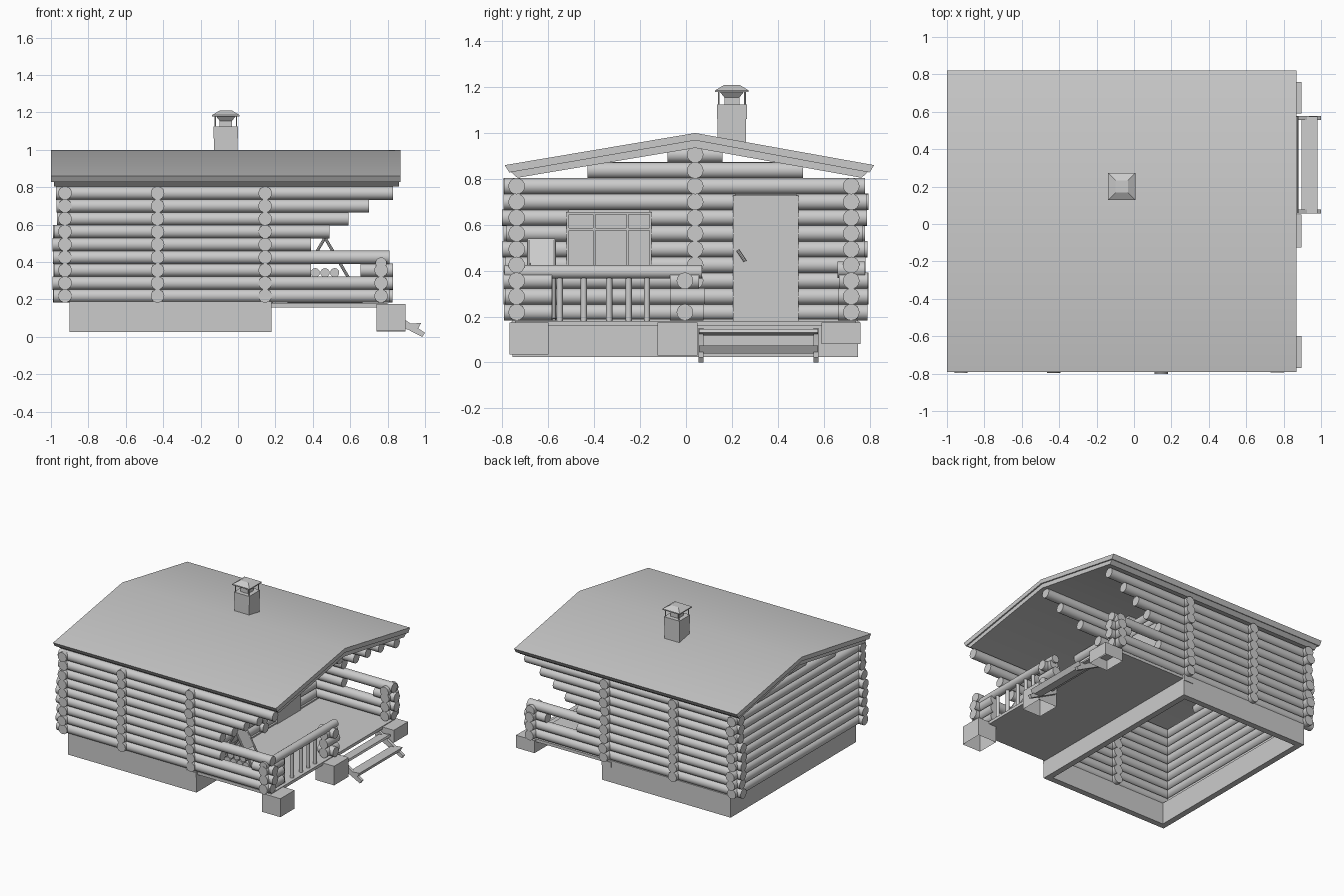
import bpy, bmesh, math, random
from mathutils import Vector, Matrix

if "Cube" in bpy.data.objects:
    bpy.data.objects.remove(bpy.data.objects["Cube"])

random.seed(4)
R, Z0, STEP = 0.036, 0.219, 0.0687      # log radius, first course, course height
YF, YB, YM = -0.738, 0.72, 0.04         # long log walls: front, back, middle
XL, XM, XP, XR = -0.925, -0.43, 0.145, 0.765  # cross walls: left, middle, porch, rail


def finish(name, bm, smooth=True):
    me = bpy.data.meshes.new(name)
    bmesh.ops.recalc_face_normals(bm, faces=bm.faces)
    bm.to_mesh(me)
    bm.free()
    ob = bpy.data.objects.new(name, me)
    bpy.context.collection.objects.link(ob)
    if smooth:
        bpy.ops.object.select_all(action='DESELECT')
        ob.select_set(True)
        bpy.context.view_layer.objects.active = ob
        bpy.ops.object.shade_smooth_by_angle(angle=math.radians(40))
    return ob


def rods(name, pairs, r=R, sides=16):
    """Round bars between pairs of points, as one object."""
    bm = bmesh.new()
    for a, b in pairs:
        a, b = Vector(a), Vector(b)
        d = b - a
        m = Matrix.Translation((a + b) / 2) @ d.to_track_quat('Z', 'Y').to_matrix().to_4x4()
        bmesh.ops.create_cone(bm, cap_ends=True, segments=sides, radius1=r, radius2=r,
                              depth=d.length, matrix=m)
    return finish(name, bm)


def box(name, x, y, z, top=1.0, open_bottom=False):
    """Box from ranges; top scales the upper face."""
    bm = bmesh.new()
    bmesh.ops.create_cube(bm, size=1)
    for v in bm.verts:
        k = top if v.co.z > 0 else 1
        v.co = Vector(((x[0] + x[1]) / 2 + v.co.x * (x[1] - x[0]) * k,
                       (y[0] + y[1]) / 2 + v.co.y * (y[1] - y[0]) * k,
                       z[0] if v.co.z < 0 else z[1]))
    if open_bottom:
        low = [f for f in bm.faces if all(v.co.z < z[0] + 1e-5 for v in f.verts)]
        bmesh.ops.delete(bm, geom=low, context='FACES')
    return finish(name, bm, False)


def prism(name, pts, axis, a, b):
    """Extrude a profile along x (points y,z) or y (points x,z)."""
    put = (lambda p, t: (t, p[0], p[1])) if axis == 'x' else (lambda p, t: (p[0], t, p[1]))
    bm = bmesh.new()
    lo = [bm.verts.new(put(p, a)) for p in pts]
    hi = [bm.verts.new(put(p, b)) for p in pts]
    bm.faces.new(lo)
    bm.faces.new(hi)
    n = len(pts)
    for i in range(n):
        bm.faces.new((lo[i], lo[(i + 1) % n], hi[(i + 1) % n], hi[i]))
    return finish(name, bm)


def course(i):
    return Z0 + STEP * i


def jit():
    return random.uniform(-0.014, 0.014)


# long side walls, with stepped ends and a porch opening
ends = [0.81, 0.83, 0.39, 0.81, 0.39, 0.49, 0.59, 0.70, 0.83]
for name, y in (("front_log_wall", YF), ("back_log_wall", YB)):
    logs = [((-0.98 + jit(), y, course(i)), (e, y, course(i))) for i, e in enumerate(ends)]
    logs.append(((0.655, y, course(2)), (0.83, y, course(2))))
    rods(name, logs)

# left gable wall
gable = [(9, 0.47), (10, 0.12)]
logs = [((XL, -0.79 + jit(), course(i)), (XL, 0.785 + jit(), course(i))) for i in range(9)]
logs += [((XL, YM - w, course(i)), (XL, YM + w, course(i))) for i, w in gable]
rods("left_gable_wall", logs)

# porch wall, broken by the window and the door
logs = []
for i in range(9):
    z = course(i)
    cuts = [-0.79 + jit()]
    if 3 <= i <= 6:
        cuts += [-0.51, -0.16]
    if i <= 7:
        cuts += [0.215, 0.48]
    cuts.append(0.785 + jit())
    logs += [((XP, cuts[k], z), (XP, cuts[k + 1], z)) for k in range(0, len(cuts), 2)]
logs += [((XP, YM - w, course(i)), (XP, YM + w, course(i))) for i, w in gable]
rods("porch_gable_wall", logs)

# stub ends of the middle cross wall and of the centre wall with ridge brackets
rods("cross_wall_stubs", [((XM, y - 0.055 + jit() / 3, course(i)), (XM, y + 0.06, course(i)))
                          for y in (YF, YB) for i in range(9)])
reach = {10: 0.83, 9: 0.70, 8: 0.52, 7: 0.36}
rods("centre_wall_stubs", [((0.07, YM, course(i)), (reach.get(i, 0.205), YM, course(i)))
                           for i in range(11)])

# roof: top sheet and lower boarding, ridge at YM
prism("roof_sheet", [(-0.79, 0.86), (YM, 1.0), (0.82, 0.86), (0.80, 0.828), (YM, 0.968),
                     (-0.77, 0.828)], 'x', -1.0, 0.87)
prism("roof_boarding", [(-0.765, 0.832), (YM, 0.972), (0.795, 0.832), (0.765, 0.805),
                        (YM, 0.935), (-0.735, 0.805)], 'x', -0.985, 0.86)

# hollow foundation ring
box("foundation_front", (-0.9, 0.18), (-0.755, -0.71), (0.025, 0.19))
box("foundation_back", (-0.9, 0.18), (0.705, 0.75), (0.025, 0.19))
box("foundation_left", (-0.9, -0.855), (-0.71, 0.705), (0.025, 0.19))
box("foundation_right", (0.135, 0.18), (-0.71, 0.705), (0.025, 0.19))

# porch deck and its pads
box("porch_deck", (0.10, 0.80), (-0.745, 0.74), (0.158, 0.18))
box("deck_sill", (0.10, 0.18), (-0.76, 0.755), (0.14, 0.178))
for name, y, z in (("front", (-0.77, -0.60), 0.035), ("middle", (-0.125, 0.05), 0.03),
                   ("back", (0.59, 0.76), 0.08)):
    box("porch_pad_" + name, (0.74, 0.895), y, (z, 0.175), open_bottom=True)

# porch railing: corner stacks, top rail, balusters
rods("porch_top_rail", [((XR, -0.79, 0.395), (XR, 0.07, 0.395))], 0.03)
stubs = [((XR, YF - 0.05 + jit() / 2, course(i)), (XR, YF + 0.155, course(i))) for i in range(3)]
stubs += [((XR, YB - 0.06 + jit() / 2, course(i)), (XR, YB + 0.07, course(i))) for i in range(3)]
stubs.append(((XR, YB - 0.06, 0.405), (XR, YB + 0.06, 0.405)))
stubs += [((XR, -0.07, course(i)), (XR, 0.07 + jit(), course(i))) for i in range(3)]
stubs += [((XR - 0.07, -0.005, course(i)), (XR + 0.06, -0.005, course(i))) for i in (0, 2)]
rods("railing_stacks", stubs)
rods("balusters", [((XR, y, 0.17), (XR, y, 0.39)) for y in (-0.55, -0.445, -0.335, -0.25, -0.17)],
     0.014, 10)

# steps
for name, y in (("front", 0.055), ("back", 0.555)):
    prism("stringer_" + name, [(0.76, 0.15), (0.80, 0.15), (1.0, 0.022), (0.985, 0.0), (0.76, 0.115)],
          'y', y, y + 0.022)
prism("upper_tread", [(0.80, 0.118), (0.795, 0.132), (0.875, 0.145), (0.88, 0.13)], 'y', 0.057, 0.575)
prism("lower_tread", [(0.90, 0.04), (0.895, 0.068), (0.98, 0.075), (0.96, 0.04)], 'y', 0.057, 0.575)

# window with glazing bars
box("window_pane", (0.13, 0.175), (-0.52, -0.15), (0.385, 0.655))
for k, y in enumerate((-0.52, -0.405, -0.26, -0.16)):
    box(f"window_bar_{k}", (0.12, 0.187), (y, y + 0.01), (0.385, 0.655))
for k, z in enumerate((0.385, 0.575, 0.645)):
    box(f"window_rail_{k}", (0.12, 0.186), (-0.52, -0.15), (z, z + 0.01))

# door and handle
box("door", (0.125, 0.187), (0.205, 0.49), (0.18, 0.728))
rods("door_handle", [((0.205, 0.225, 0.49), (0.205, 0.258, 0.44))], 0.007, 8)
rods("handle_stem", [((0.18, 0.228, 0.485), (0.205, 0.228, 0.485))], 0.006, 8)

# firewood rack on the porch
XW = 0.465
frame = []
for y in (-0.685, -0.575):
    frame += [((XW, y, 0.53), (XW + s * 0.2, y, 0.19)) for s in (-1, 1)]
    frame.append(((XW - 0.2, y, 0.19), (XW + 0.2, y, 0.19)))
rods("rack_frame", frame, 0.008, 8)
for s, side in ((-1, "left"), (1, "right")):
    prism("rack_roof_" + side, [(XW, 0.54), (XW + s * 0.075, 0.41), (XW + s * 0.068, 0.41), (XW, 0.525)],
          'y', -0.69, -0.57)
rods("firewood", [((XW + (k - (n - 1) / 2) * 0.052, -0.68, 0.208 + row * 0.045),
                   (XW + (k - (n - 1) / 2) * 0.052, -0.58 + jit(), 0.208 + row * 0.045))
                  for row, n in enumerate((6, 5, 4, 3)) for k in range(n)], 0.025, 10)

# chimney: stack, collar, flared neck, posts and cap
CX, CY = -0.065, 0.2


def square(name, h, z, top=1.0):
    return box(name, (CX - h, CX + h), (CY - h, CY + h), z, top)


square("chimney_stack", 0.062, (0.93, 1.06))
square("chimney_collar", 0.065, (1.06, 1.125))
square("chimney_neck", 0.033, (1.12, 1.155))
square("chimney_flare", 0.033, (1.155, 1.18), 1.6)
rods("cap_posts", [((CX + a * 0.057, CY + b * 0.057, 1.12), (CX + a * 0.057, CY + b * 0.057, 1.185))
                   for a in (-1, 1) for b in (-1, 1)], 0.004, 6)
square("cap_edge", 0.073, (1.178, 1.186))
square("chimney_cap", 0.073, (1.186, 1.21), 0.45)
